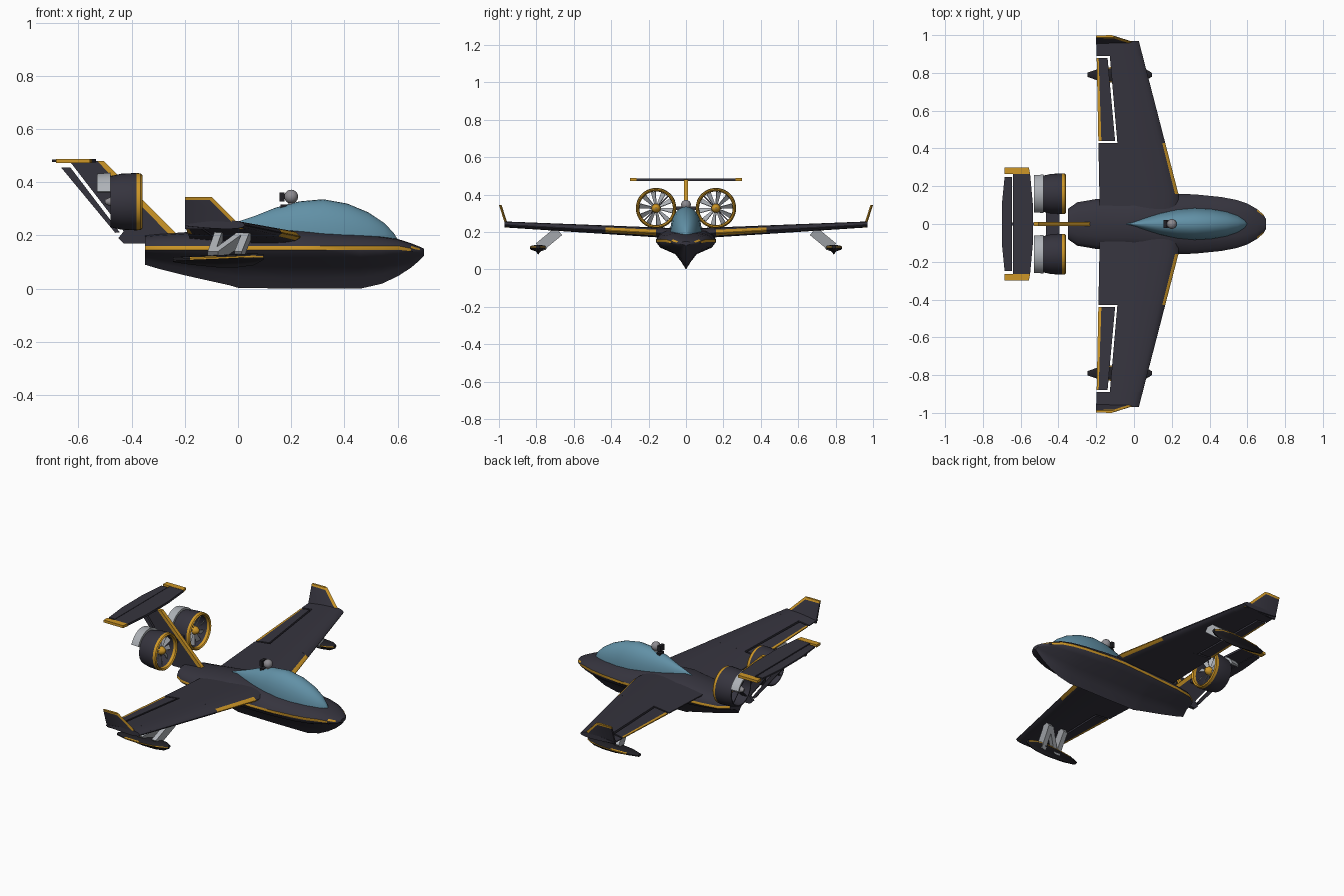
import bpy, bmesh
from math import sin, cos, pi, radians, sqrt
from mathutils import Vector

if "Cube" in bpy.data.objects:
    bpy.data.objects.remove(bpy.data.objects["Cube"])


def material(name, r, g, b):
    m = bpy.data.materials.new(name)
    m.use_nodes = True
    m.diffuse_color = (r, g, b, 1)
    m.node_tree.nodes["Principled BSDF"].inputs["Base Color"].default_value = (r, g, b, 1)
    return m


DARK = material("dark slate", 0.036, 0.034, 0.048)
BLACK = material("soft black", 0.016, 0.015, 0.019)
GOLD = material("golden yellow", 0.62, 0.31, 0.02)
GLASS = material("canopy blue", 0.12, 0.28, 0.38)
GREY = material("light grey", 0.42, 0.44, 0.47)
STEEL = material("steel grey", 0.27, 0.26, 0.28)
parts = []


def finish(name, bm, mats, rule=None, mirror=False):
    """Turn a bmesh into an object; rule(face centre) gives the material slot."""
    bmesh.ops.recalc_face_normals(bm, faces=bm.faces)
    if rule:
        for f in bm.faces:
            f.material_index = int(rule(f.calc_center_median()))
    me = bpy.data.meshes.new(name)
    bm.to_mesh(me)
    bm.free()
    ob = bpy.data.objects.new(name, me)
    bpy.context.scene.collection.objects.link(ob)
    for m in mats:
        me.materials.append(m)
    if mirror:
        ob.modifiers.new("mirror", 'MIRROR').use_axis = (False, True, False)
    parts.append(ob)
    return ob


def loft(name, rings, mats, rule=None, mirror=False, loop=False):
    """Skin closed rings of equal length, capped unless looped."""
    bm = bmesh.new()
    vs = [[bm.verts.new(p) for p in r] for r in rings]
    n = len(vs[0])
    pairs = list(zip(vs, vs[1:])) + ([(vs[-1], vs[0])] if loop else [])
    for a, b in pairs:
        for i in range(n):
            j = (i + 1) % n
            bm.faces.new((a[i], a[j], b[j], b[i]))
    if not loop:
        bm.faces.new(vs[0])
        bm.faces.new(vs[-1])
    return finish(name, bm, mats, rule, mirror)


def side_plate(name, pts, half, mat):
    return loft(name, [[(x, y, z) for x, z in pts] for y in (-half, half)], [mat])


def top_plate(name, pts, z0, z1, mat, mirror=False):
    return loft(name, [[(x, y, z) for x, y in pts] for z in (z0, z1)], [mat], None, mirror)


def bar(name, p, q, wide, thick, mat, mirror=True):
    """Straight strut whose thin side lies along x."""
    p, q = Vector(p), Vector(q)
    u = Vector((1, 0, 0))
    v = (q - p).cross(u).normalized()
    corners = [u * a * thick / 2 + v * b * wide / 2 for a, b in ((-1, -1), (1, -1), (1, 1), (-1, 1))]
    return loft(name, [[e + c for c in corners] for e in (p, q)], [mat], None, mirror)


def spin(name, profile, cy, cz, mats, rule=None, start=0, sweep=2 * pi, n=36):
    """Sweep a closed (x, r) profile around a fore-and-aft axis."""
    full = sweep > 6.2
    rings = []
    for k in range(n if full else n + 1):
        a = start + sweep * k / n
        rings.append([(x, cy + r * cos(a), cz + r * sin(a)) for x, r in profile])
    return loft(name, rings, mats, rule, True, full)


def ball(name, c, r, mat):
    bm = bmesh.new()
    bmesh.ops.create_uvsphere(bm, u_segments=24, v_segments=14, radius=r)
    bmesh.ops.translate(bm, verts=bm.verts, vec=c)
    return finish(name, bm, [mat])


def boat_ring(x, w, keel, chine, band, top, cy=0):
    """Flared V bottom, a narrow side band and a rounded deck."""
    h = chine - keel
    half = [(0.16, keel + 0.28 * h), (0.36, keel + 0.56 * h), (0.86, keel + 0.8 * h), (1, chine),
            (1, band), (0.86, band + 0.5 * (top - band)), (0.5, band + 0.88 * (top - band))]
    right = [(x, cy + w * a, z) for a, z in half]
    left = [(x, cy - w * a, z) for a, z in reversed(half)]
    return [(x, cy, keel)] + right + [(x, cy, top)] + left


# Hull: x, half width, keel height, deck height
stations = [(-0.35, 0.08, 0.09, 0.2), (-0.3, 0.115, 0.075, 0.205), (-0.2, 0.132, 0.05, 0.212),
            (-0.03, 0.145, 0.012, 0.235), (0, 0.148, 0.003, 0.24), (0.2, 0.16, 0, 0.225),
            (0.32, 0.157, 0, 0.215), (0.46, 0.143, 0, 0.205), (0.54, 0.128, 0.018, 0.198),
            (0.6, 0.108, 0.046, 0.187), (0.65, 0.08, 0.078, 0.171), (0.685, 0.05, 0.108, 0.157),
            (0.7, 0.024, 0.125, 0.15)]
hull = [boat_ring(x, w, k, 0.146 - max(0, x - 0.6) * 0.1, 0.161 - max(0, x - 0.6) * 0.2, t)
        for x, w, k, t in stations]
loft("hull", hull, [DARK, GOLD, BLACK],
     lambda c: 1 if abs(c.z - 0.1525) < 0.005 and abs(c.y) > 0.055 and -0.33 < c.x < 0.67
     else 0)

# Canopy with a thin rim
bubble = [(-0.04, 0.004, 0.236), (0, 0.014, 0.252), (0.06, 0.034, 0.272), (0.14, 0.058, 0.304),
          (0.23, 0.077, 0.328), (0.32, 0.085, 0.336), (0.41, 0.08, 0.32), (0.49, 0.066, 0.287),
          (0.55, 0.046, 0.247), (0.585, 0.024, 0.21), (0.6, 0.005, 0.186)]


def dome(x, w, top, n=16):
    base = 0.232 - 0.08 * max(0, x)
    base = min(base, top) - 0.03
    return [(x, w * cos(pi * k / n), base + (top - base) * sin(pi * k / n) ** 0.8) for k in range(n + 1)]


loft("canopy", [dome(*s) for s in bubble], [GLASS])

# Wing surfaces
def wing_section(y, front, rear, steps=8):
    """Slice of the wing between two x positions."""
    le = 0.235 - 0.259 * max(0, y - 0.16)
    te = -0.18 - 0.02 * y
    mid = 0.186 + 0.054 * y
    front = le if front is None else front
    rear = te if rear is None else rear
    up, low = [], []
    for k in range(steps + 1):
        x = front + (rear - front) * (k / steps) ** 1.5
        s = min(1, max(0, (le - x) / (le - te)))
        t = (0.062 - 0.03 * y) * (1.48 * sqrt(s) - 0.63 * s - 1.76 * s ** 2 + 1.42 * s ** 3 - 0.48 * s ** 4) + 0.002
        up.append((x, y, mid + t))
        low.append((x, y, mid - t * 0.75))
    return up + low[::-1]


loft("inner_wing", [wing_section(y, None, None) for y in (0.02, 0.16, 0.43)], [DARK, GOLD],
     lambda c: c.y > 0.16 and c.x > 0.216 - 0.259 * (c.y - 0.16), True)
loft("middle_wing", [wing_section(0.43, None, -0.088), wing_section(0.89, None, -0.128)], [DARK], None, True)
loft("outer_wing", [wing_section(y, None, None) for y in (0.89, 0.97)], [DARK], None, True)
loft("wing_flap", [wing_section(0.44, -0.1, None), wing_section(0.88, -0.14, None)], [DARK, GOLD],
     lambda c: c.x < -0.176, True)

# Winglets with gold leading edge and tip
def winglet_ring(t):
    y, z = 0.955 + 0.038 * t, 0.225 + 0.12 * t
    le = 0.02 - 0.12 * t
    return [(le, y, z), (le - 0.018, y + 0.007, z), (-0.2, y + 0.005, z),
            (-0.2, y - 0.005, z), (le - 0.018, y - 0.007, z)]


loft("winglet", [winglet_ring(t) for t in (0, 0.5, 0.9, 1)], [DARK, GOLD],
     lambda c: c.z > 0.334 or c.x > 0.005 - 0.12 * (c.z - 0.225) / 0.12, True)

# Wing floats on N shaped struts
pods = [(-0.245, 0.012, 0.1, 0.118), (-0.18, 0.034, 0.09, 0.122), (-0.08, 0.045, 0.08, 0.126),
        (0.0, 0.044, 0.08, 0.13), (0.06, 0.032, 0.088, 0.132), (0.095, 0.01, 0.108, 0.13)]
loft("float", [boat_ring(x, w, k, t - 0.014, t - 0.008, t, 0.79) for x, w, k, t in pods], [BLACK, GOLD],
     lambda c: abs(c.y - 0.79) > 0.02 and c.z > 0.11 and c.x > -0.2
     and abs(c.z - 0.117 - 0.02 * (c.x + 0.04)) < 0.0035, True)
for name, xa, xb in (("rear", -0.1, -0.07), ("diagonal", -0.09, 0.03), ("front", 0.0, 0.035)):
    bar(name + "_float_strut", (xa, 0.785, 0.118), (xb, 0.68, 0.205), 0.055, 0.028, GREY)

# Tail fin, rudder and tailplane
side_plate("fin", [(-0.24, 0.2), (-0.525, 0.48), (-0.63, 0.475), (-0.43, 0.215), (-0.45, 0.19),
                   (-0.43, 0.17), (-0.34, 0.17)], 0.009, DARK)
side_plate("fin_leading_edge", [(-0.225, 0.2), (-0.505, 0.48), (-0.53, 0.48), (-0.255, 0.2)], 0.011, GOLD)
side_plate("rudder", [(-0.665, 0.455), (-0.63, 0.455), (-0.445, 0.212), (-0.462, 0.21)], 0.007, DARK)
top_plate("tailplane", [(-0.535, -0.1), (-0.535, 0.1), (-0.55, 0.265), (-0.64, 0.265),
                        (-0.64, -0.265), (-0.55, -0.265)], 0.474, 0.487, DARK)
top_plate("elevator", [(-0.645, -0.25), (-0.645, 0.25), (-0.685, 0.25), (-0.7, 0.1),
                       (-0.7, -0.1), (-0.685, -0.25)], 0.476, 0.485, DARK)
top_plate("tailplane_tip", [(-0.55, 0.265), (-0.557, 0.3), (-0.685, 0.3), (-0.685, 0.265)],
          0.473, 0.488, GOLD, True)

# Ducted fans
FY, FZ = 0.16, 0.327
spin("fan_duct", [(-0.36, 0.1), (-0.366, 0.106), (-0.381, 0.108), (-0.44, 0.105), (-0.48, 0.096),
                  (-0.48, 0.09), (-0.381, 0.09), (-0.366, 0.093)], FY, FZ, [DARK, GOLD],
     lambda c: c.x > -0.377)
spin("thrust_deflector", [(-0.48, 0.109), (-0.53, 0.105), (-0.53, 0.095), (-0.48, 0.095)], FY, FZ,
     [GREY], None, radians(21), radians(138), 20)
spin("fan_spinner", [(-0.372, 0.002), (-0.378, 0.014), (-0.392, 0.023), (-0.425, 0.026),
                     (-0.425, 0.002)], FY, FZ, [GOLD])
spin("fan_motor", [(-0.42, 0.002), (-0.42, 0.024), (-0.47, 0.022), (-0.5, 0.008), (-0.5, 0.002)],
     FY, FZ, [STEEL])
for k in range(10):
    a = 2 * pi * k / 10 + 0.15
    out, side = Vector((0, cos(a), sin(a))), Vector((0, -sin(a), cos(a)))
    ring = []
    for r, w, tilt in ((0.02, 0.007, 0.7), (0.089, 0.015, 1.0)):
        c = Vector((-0.405, FY, FZ)) + out * r
        along = side * sin(tilt) + Vector((cos(tilt), 0, 0))
        flat = along.cross(out)
        ring.append([c + along * w * i + flat * 0.002 * j for i, j in ((-1, -1), (1, -1), (1, 1), (-1, 1))])
    loft("fan_blade", ring, [GREY], None, True)
for a in (0.8, 2.35, 3.95, 5.5):
    d = Vector((0, cos(a), sin(a)))
    c = Vector((-0.455, FY, FZ))
    bar("fan_stator", c + d * 0.018, c + d * 0.094, 0.006, 0.035, DARK)
bar("fan_pylon", (-0.43, 0.0, FZ), (-0.43, 0.065, FZ), 0.02, 0.07, DARK)

# Sensor ball above the canopy
ball("sensor_ball", (0.2, 0, 0.346), 0.026, STEEL)
ball("sensor_neck", (0.2, 0, 0.31), 0.015, STEEL)
for name, x, z, wide, thick in (("sensor_housing", 0.166, 0.345, 0.034, 0.018),
                                ("sensor_lens", 0.172, 0.31, 0.014, 0.024)):
    bar(name, (x, -0.02, z), (x, 0.02, z), wide, thick, BLACK, False)

# Smooth shading with crisp edges
bpy.ops.object.select_all(action='DESELECT')
for ob in parts:
    ob.select_set(True)
bpy.context.view_layer.objects.active = parts[0]
bpy.ops.object.shade_smooth_by_angle(angle=radians(35))
